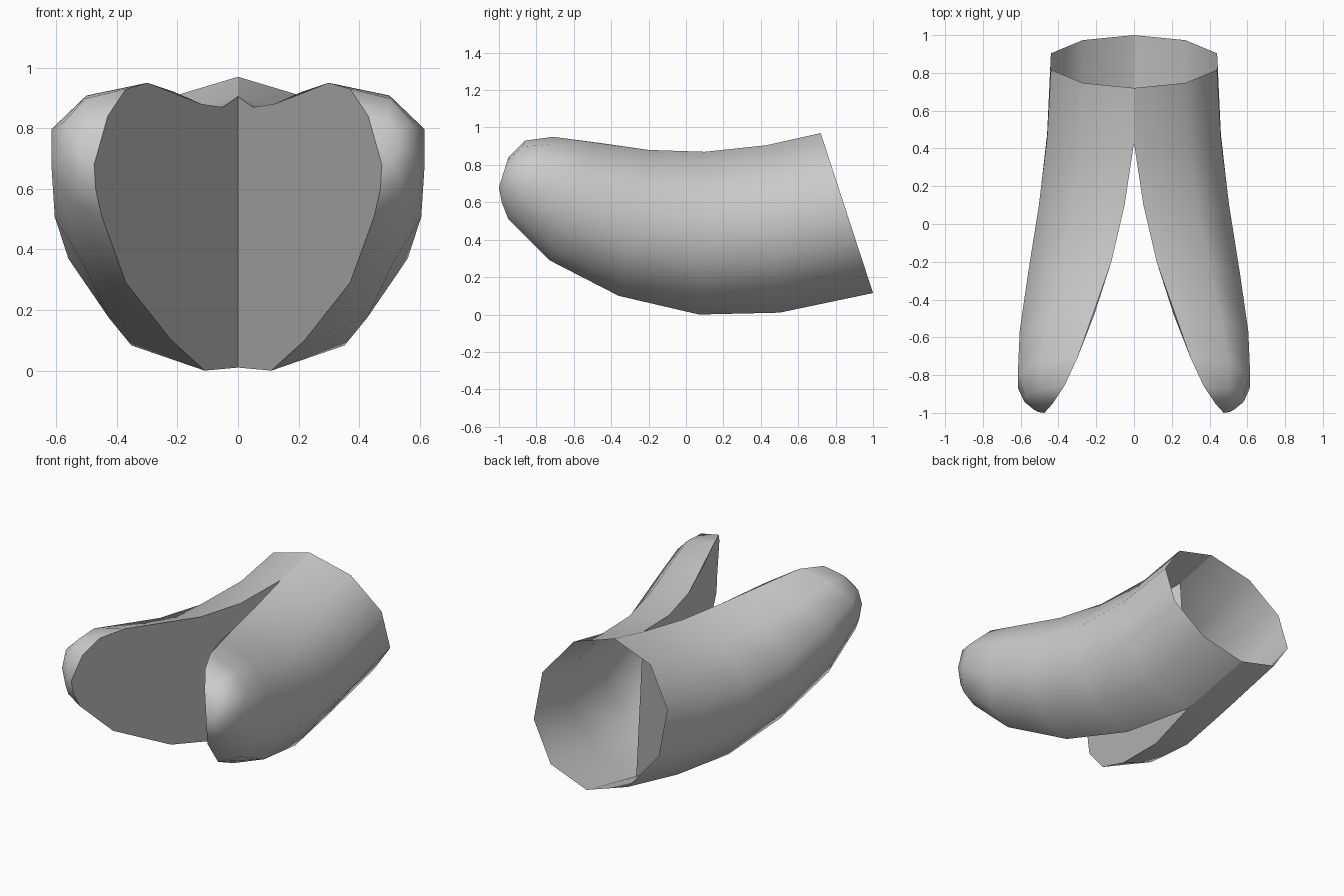
import bpy, math

if "Cube" in bpy.data.objects:
    bpy.data.objects.remove(bpy.data.objects["Cube"])

# Stations from rear rim to front tip:
# (inner top edge xyz, inner bottom edge xyz, outermost x)
STATIONS = [
    ((0.00, 0.72, 0.97), (0.00, 1.00, 0.115), 0.44),
    ((0.00, 0.43, 0.905), (0.00, 0.50, 0.01), 0.46),
    ((0.05, 0.10, 0.87), (0.11, 0.07, 0.00), 0.505),
    ((0.12, -0.20, 0.88), (0.22, -0.36, 0.10), 0.56),
    ((0.21, -0.48, 0.92), (0.37, -0.73, 0.29), 0.605),
    ((0.30, -0.71, 0.95), (0.45, -0.95, 0.51), 0.615),
    ((0.37, -0.86, 0.93), (0.47, -0.985, 0.60), 0.58),
    ((0.43, -0.95, 0.84), (0.475, -1.00, 0.68), 0.53),
]
ANGLES = [math.radians(a) for a in (90, 54, 18, -18, -54, -90)]


def section(top, bottom, outer):
    """Half-decagon arc bulging outward from the inner top to the inner bottom."""
    pts = []
    for a in ANGLES:
        t = (1 - math.sin(a)) / 2
        p = [u + (v - u) * t for u, v in zip(top, bottom)]
        p[0] += (outer - p[0]) * max(0, math.cos(a)) / math.cos(math.radians(18))
        pts.append(tuple(p))
    return pts


def add_part(name, verts, faces):
    mesh = bpy.data.meshes.new(name)
    mesh.from_pydata(verts, [], faces)
    mesh.update()
    obj = bpy.data.objects.new(name, mesh)
    bpy.context.collection.objects.link(obj)
    mod = obj.modifiers.new("Mirror", 'MIRROR')
    mod.use_mirror_merge = False
    return obj


# Curved outer shell, open at the rear and closed at the tip
n = len(ANGLES)
verts = [p for s in STATIONS for p in section(*s)]
faces = [(i * n + j, i * n + j + 1, (i + 1) * n + j + 1, (i + 1) * n + j)
         for i in range(len(STATIONS) - 1) for j in range(n - 1)]
last = (len(STATIONS) - 1) * n
faces.append(tuple(last + j for j in range(n)))
shell = add_part("outer_shell", verts, faces)
bpy.ops.object.select_all(action='DESELECT')
shell.select_set(True)
bpy.context.view_layer.objects.active = shell
bpy.ops.object.shade_smooth_by_angle(angle=math.radians(60))

# Flat-shaded wall closing the inner side of each leg, from the centre seam to the tip
edge = [s[0] for s in STATIONS[1:]] + [s[1] for s in reversed(STATIONS[1:])]
add_part("inner_wall", edge, [tuple(reversed(range(len(edge))))])
